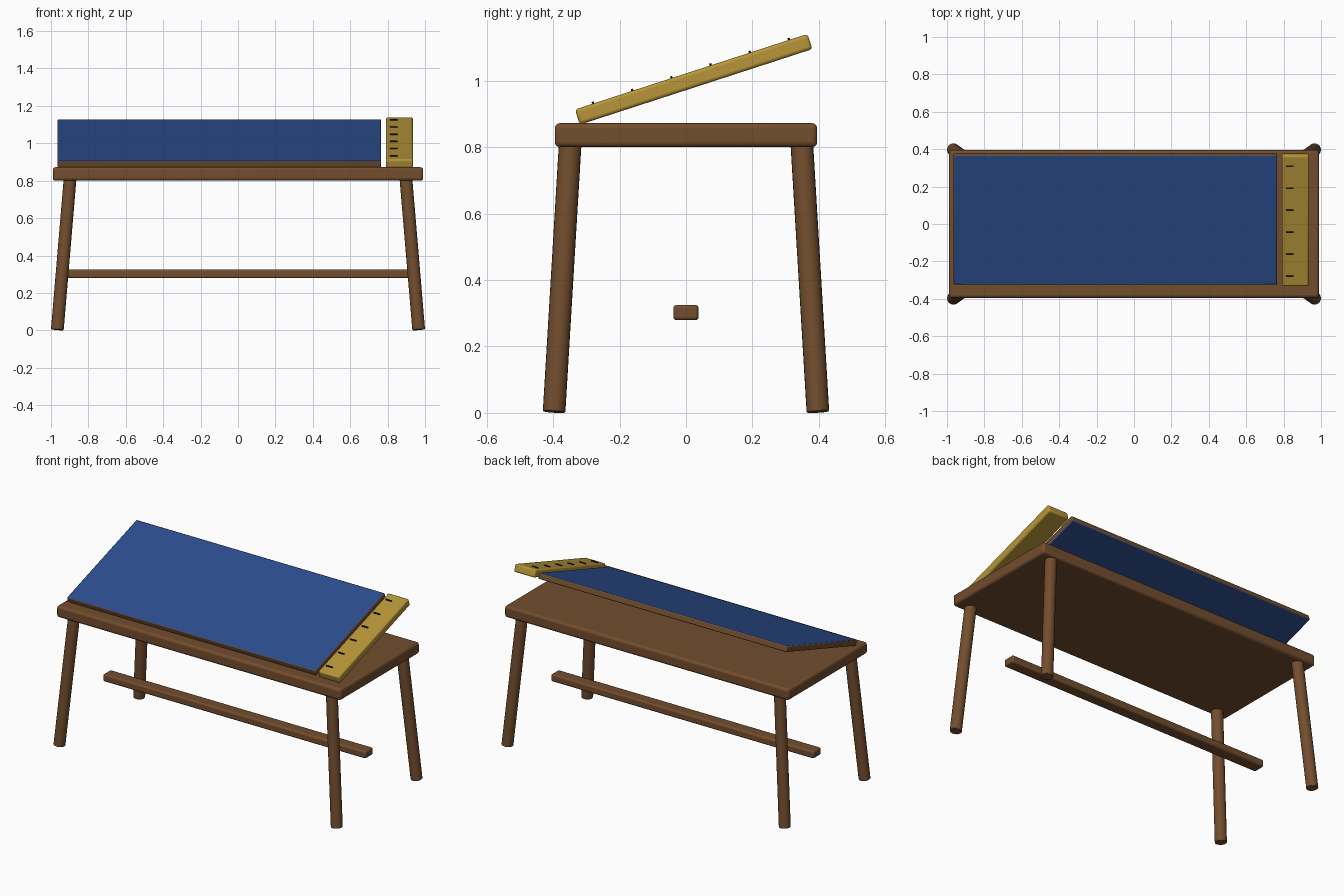
import bpy, math
from mathutils import Vector, Matrix

if "Cube" in bpy.data.objects:
    bpy.data.objects.remove(bpy.data.objects["Cube"])


def material(name, rgb):
    m = bpy.data.materials.new(name)
    m.diffuse_color = (*rgb, 1)
    m.use_nodes = True
    m.node_tree.nodes["Principled BSDF"].inputs["Base Color"].default_value = m.diffuse_color
    return m


WOOD = material("wood", (0.17, 0.075, 0.027))
BLUE = material("blue_felt", (0.025, 0.075, 0.27))
YELLOW = material("ruler_yellow", (0.47, 0.30, 0.04))
DARK = material("tick_dark", (0.012, 0.01, 0.008))

TILT = math.radians(18)


def finish(ob, name, mat, bevel=0, segments=3):
    ob.name = name
    ob.data.materials.append(mat)
    if bevel:
        b = ob.modifiers.new("bevel", "BEVEL")
        b.width = bevel
        b.segments = segments
        b.limit_method = "ANGLE"
    bpy.ops.object.shade_smooth_by_angle(angle=math.radians(35))
    return ob


def box(name, loc, size, mat, bevel=0, tilt=0, segments=3):
    bpy.ops.mesh.primitive_cube_add(size=1)
    ob = bpy.context.object
    ob.data.transform(Matrix.Diagonal((*size, 1)))
    ob.location = loc
    ob.rotation_euler.x = tilt
    return finish(ob, name, mat, bevel, segments)


def rod(name, a, b, radius, mat, bevel):
    a, b = Vector(a), Vector(b)
    d = b - a
    bpy.ops.mesh.primitive_cylinder_add(vertices=20, radius=radius, depth=d.length,
                                        location=(a + b) / 2)
    ob = bpy.context.object
    ob.rotation_euler = d.to_track_quat("Z", "Y").to_euler()
    return finish(ob, name, mat, bevel, 2)


# Table top and stretcher
box("table_top", (0, 0, 0.836), (1.98, 0.79, 0.072), WOOD, 0.015)
box("stretcher", (0, 0, 0.302), (1.83, 0.076, 0.046), WOOD, 0.01)

# Splayed legs
for sx, side in ((-1, "left"), (1, "right")):
    for sy, end in ((-1, "front"), (1, "back")):
        rod(f"{end}_{side}_leg", (sx * 0.966, sy * 0.397, 0.003),
            (sx * 0.897, sy * 0.348, 0.82), 0.034, WOOD, 0.003)

# Tilted drawing board: blue faces, wooden rim
board = box("drawing_board", (-0.1, 0.027, 1.0), (1.73, 0.73, 0.036), BLUE, 0.006, TILT, 2)
board.data.materials.append(WOOD)
for p in board.data.polygons:
    p.material_index = 0 if abs(p.normal.z) > 0.5 else 1

# Ruler with raised tick marks
centre = Vector((0.863, 0.023, 1.004))
box("ruler", centre, (0.145, 0.736, 0.048), YELLOW, 0.01, TILT)
turn = Matrix.Rotation(TILT, 3, "X")
for i in range(6):
    local = Vector((-0.03, -0.31 + 0.124 * i, 0.025))
    box(f"ruler_tick_{i + 1}", centre + turn @ local, (0.042, 0.007, 0.01), DARK, 0, TILT)
